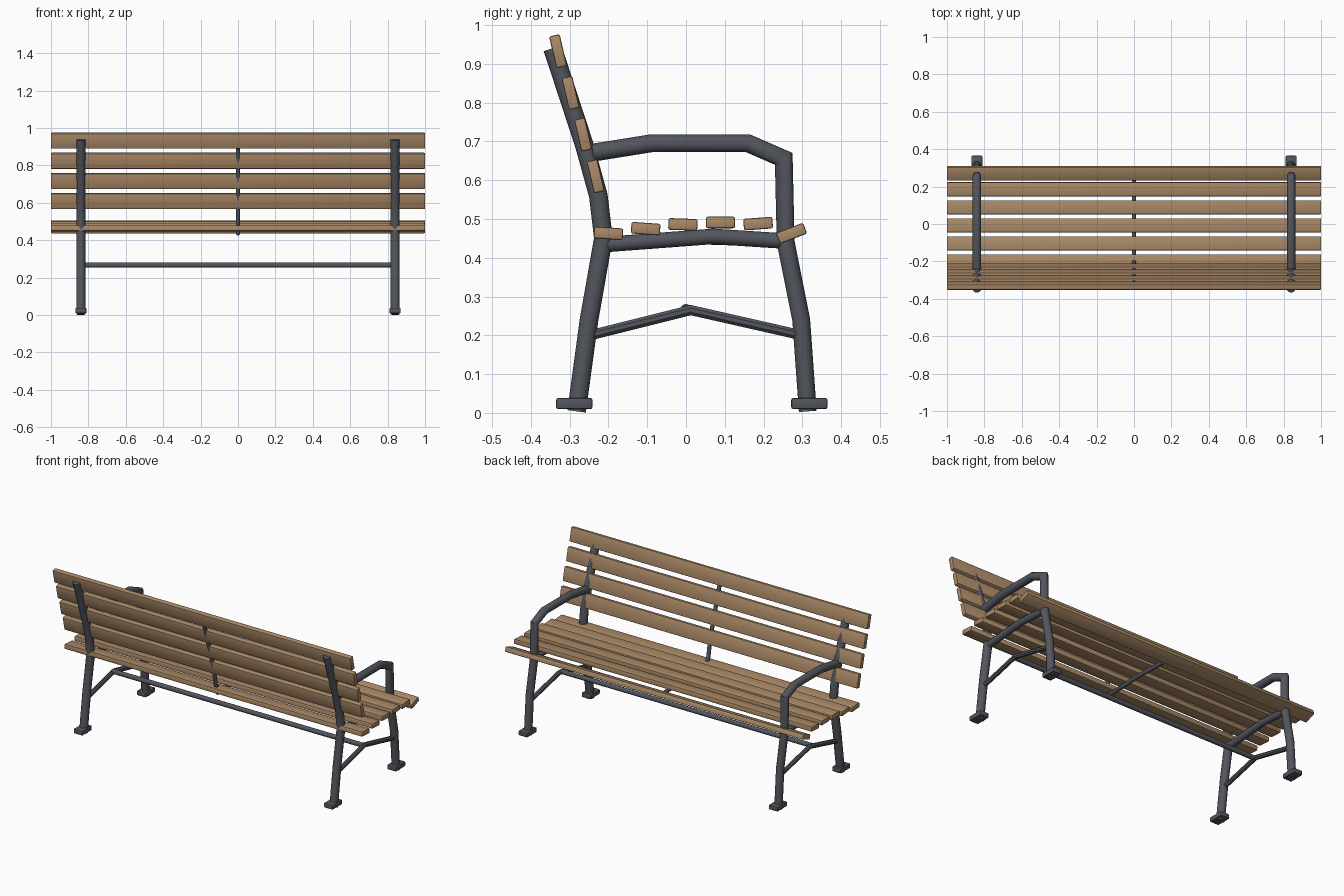
import bpy
import bmesh
from math import radians, cos, sin, pi
from mathutils import Vector

cube = bpy.data.objects.get("Cube")
if cube:
    bpy.data.objects.remove(cube, do_unlink=True)


def material(name, colour):
    mat = bpy.data.materials.new(name)
    mat.use_nodes = True
    mat.diffuse_color = (*colour, 1)
    mat.node_tree.nodes["Principled BSDF"].inputs["Base Color"].default_value = (*colour, 1)
    return mat


WOOD = material("warm wood", (0.40, 0.25, 0.135))
METAL = material("dark grey metal", (0.085, 0.092, 0.11))


def finish(name, bm, mat, angle=40):
    bmesh.ops.recalc_face_normals(bm, faces=bm.faces)
    mesh = bpy.data.meshes.new(name)
    bm.to_mesh(mesh)
    bm.free()
    mesh.materials.append(mat)
    obj = bpy.data.objects.new(name, mesh)
    bpy.context.collection.objects.link(obj)
    bpy.ops.object.select_all(action="DESELECT")
    obj.select_set(True)
    bpy.context.view_layer.objects.active = obj
    bpy.ops.object.shade_smooth_by_angle(angle=radians(angle))
    return obj


def tube(name, x, path, radius, sides=14, angle=40):
    """Mitred tube along a (y, z) path at a fixed x."""
    pts = [Vector(p) for p in path]
    bm = bmesh.new()
    rings = []
    for i, p in enumerate(pts):
        d_in = (p - pts[i - 1]).normalized() if i else (pts[1] - p).normalized()
        d_out = (pts[i + 1] - p).normalized() if i < len(pts) - 1 else d_in
        along = (d_in + d_out).normalized()
        across = Vector((-along.y, along.x)) / along.dot(d_in)
        ring = []
        for k in range(sides):
            a = 2 * pi * (k + 0.5) / sides
            q = p + across * radius * sin(a)
            ring.append(bm.verts.new((x + radius * cos(a), q.x, q.y)))
        rings.append(ring)
    for a, b in zip(rings, rings[1:]):
        for k in range(sides):
            n = (k + 1) % sides
            bm.faces.new((a[k], a[n], b[n], b[k]))
    bm.faces.new(rings[0])
    bm.faces.new(rings[-1])
    return finish(name, bm, METAL, angle)


def block(name, centre, size, tilt, mat, bevel):
    """Bevelled box, tilted about the x axis."""
    bm = bmesh.new()
    bmesh.ops.create_cube(bm, size=1)
    bmesh.ops.scale(bm, vec=size, verts=bm.verts)
    bmesh.ops.bevel(bm, geom=bm.edges[:], offset=bevel, segments=2,
                    profile=0.5, affect="EDGES")
    obj = finish(name, bm, mat, 30)
    obj.location = centre
    obj.rotation_euler.x = radians(tilt)
    return obj


# Backrest slats, evenly stepped up the leaning posts
for i in range(4):
    block(f"back_slat_{i + 1}", (0, -0.233 - 0.0323 * i, 0.61 + 0.1075 * i),
          (2, 0.028, 0.084), 13, WOOD, 0.005)

# Seat slats: (y, z, tilt), following the curved seat rail
seat = [(-0.2, 0.463, -4), (-0.104, 0.475, -4), (-0.008, 0.486, -2),
        (0.089, 0.491, 0), (0.186, 0.488, 4), (0.272, 0.463, 21)]
for i, (y, z, tilt) in enumerate(seat):
    block(f"seat_slat_{i + 1}", (0, y, z), (2, 0.075, 0.03), tilt, WOOD, 0.005)

# End frames
for side, x in (("left", 0.84), ("right", -0.84)):
    tube(f"{side}_back_post", x, [(-0.282, 0.004), (-0.25, 0.24), (-0.213, 0.45),
                                  (-0.226, 0.56), (-0.262, 0.69), (-0.344, 0.94)], 0.024)
    tube(f"{side}_front_leg_and_armrest", x,
         [(0.314, 0.004), (0.297, 0.24), (0.257, 0.44), (0.252, 0.655),
          (0.16, 0.695), (-0.09, 0.695), (-0.24, 0.671)], 0.023)
    tube(f"{side}_seat_rail", x, [(-0.21, 0.434), (0.07, 0.455), (0.255, 0.443)], 0.02)
    tube(f"{side}_leg_brace", x, [(-0.24, 0.202), (0.012, 0.265), (0.29, 0.202)],
         0.014, 8, 20)
    for end, y in (("front", 0.318), ("back", -0.288)):
        block(f"{side}_{end}_foot", (x, y, 0.024), (0.06, 0.094, 0.029), 0, METAL, 0.006)

# Centre strap under the seat and up the back
tube("centre_strap", 0, [(0.24, 0.44), (0.05, 0.446), (-0.192, 0.437), (-0.215, 0.5),
                         (-0.232, 0.6), (-0.321, 0.89)], 0.012, 10)

# Long stretcher between the end frames
bm = bmesh.new()
bmesh.ops.create_cone(bm, cap_ends=True, segments=14, radius1=0.014, radius2=0.014, depth=1.68)
stretcher = finish("long_stretcher", bm, METAL)
stretcher.location = (0, 0, 0.267)
stretcher.rotation_euler.y = radians(90)
